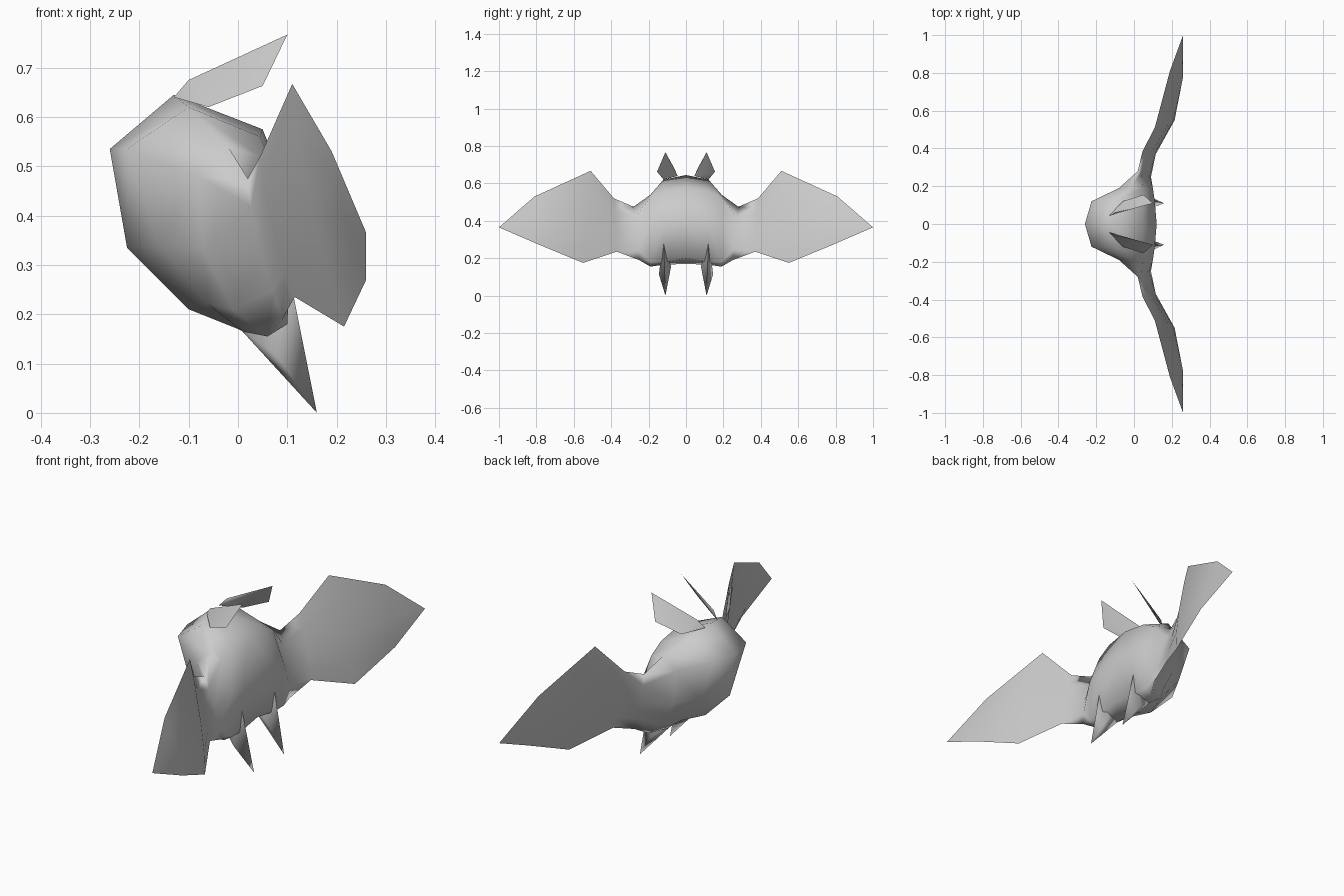
import bpy, bmesh, math

if "Cube" in bpy.data.objects:
    bpy.data.objects.remove(bpy.data.objects["Cube"])

grey = bpy.data.materials.new("plain grey")
grey.use_nodes = True
colour = (0.6, 0.6, 0.6, 1)
grey.diffuse_color = colour
grey.node_tree.nodes["Principled BSDF"].inputs["Base Color"].default_value = colour


def finish(name, bm, angle):
    """Turn a half model into a smooth object mirrored across y."""
    bmesh.ops.recalc_face_normals(bm, faces=bm.faces)
    mesh = bpy.data.meshes.new(name)
    bm.to_mesh(mesh)
    bm.free()
    mesh.materials.append(grey)
    for face in mesh.polygons:
        face.use_smooth = True
    mesh.set_sharp_from_angle(angle=math.radians(angle))
    obj = bpy.data.objects.new(name, mesh)
    bpy.context.collection.objects.link(obj)
    mirror = obj.modifiers.new("pair", "MIRROR")
    mirror.use_axis = (False, True, False)
    mirror.merge_threshold = 0.001


def hull(name, points):
    bm = bmesh.new()
    for p in points:
        bm.verts.new(p)
    bmesh.ops.convex_hull(bm, input=bm.verts)
    finish(name, bm, 100)


def wing_section(top, bottom):
    """Leaning lens: the back swells near the top, the front near the bottom."""
    def point(t, lean):
        x, y, z = (a + (b - a) * t for a, b in zip(top, bottom))
        return (top[0] + (bottom[0] - top[0]) * lean, y, z)
    steps = (0.2, 0.55, 0.8)
    back = [point(t, 1 - (1 - t) ** 1.5) for t in steps]
    front = [point(t, t ** 1.5) for t in reversed(steps)]
    return [top] + back + [bottom] + front


# Body slices (y, then x and z around the slice: top, back, bottom, front)
slices = [
    (0, [(-0.13, 0.645), (0.05, 0.575), (0.12, 0.4), (0.1, 0.2),
         (0, 0.17), (-0.1, 0.21), (-0.225, 0.335), (-0.26, 0.535)]),
    (0.12, [(-0.1, 0.62), (0.045, 0.56), (0.11, 0.39), (0.1, 0.18),
            (0.01, 0.165), (-0.06, 0.22), (-0.16, 0.34), (-0.225, 0.535)]),
    (0.19, [(-0.02, 0.54), (0.045, 0.52), (0.1, 0.38), (0.1, 0.18),
            (0.06, 0.155), (-0.01, 0.21), (-0.07, 0.33), (-0.08, 0.48)]),
]
sections = [[(x, y, z) for x, z in ring] for y, ring in slices]

# Wing stations: top edge and bottom edge
edges = [
    ((0.02, 0.28, 0.475), (0.09, 0.25, 0.19)),
    ((0.045, 0.385, 0.52), (0.115, 0.37, 0.235)),
    ((0.11, 0.51, 0.667), (0.215, 0.55, 0.175)),
    ((0.19, 0.81, 0.53), (0.26, 0.78, 0.27)),
]
sections += [wing_section(top, bottom) for top, bottom in edges]

# Body and wings: one skin from the middle to the wing tip
bm = bmesh.new()
rows = [[bm.verts.new(p) for p in s] for s in sections]
tip = bm.verts.new((0.26, 1, 0.365))
count = len(rows[0])
for i in range(count):
    j = (i + 1) % count
    for a, b in zip(rows, rows[1:]):
        bm.faces.new((a[i], a[j], b[j], b[i]))
    bm.faces.new((rows[-1][i], rows[-1][j], tip))
finish("body_and_wings", bm, 120)

# Ears: swept back blades
hull("ears", [(-0.13, 0.045, 0.64), (-0.1, 0.06, 0.675), (0.1, 0.11, 0.767),
              (0.05, 0.155, 0.663), (-0.06, 0.12, 0.62)])

# Feet: pointed spikes with a ridge running up the back
hull("feet", [(0.16, 0.11, 0.0), (0.0, 0.11, 0.175), (0.08, 0.145, 0.115),
              (0.08, 0.08, 0.155), (0.09, 0.13, 0.2), (0.1, 0.12, 0.3)])
